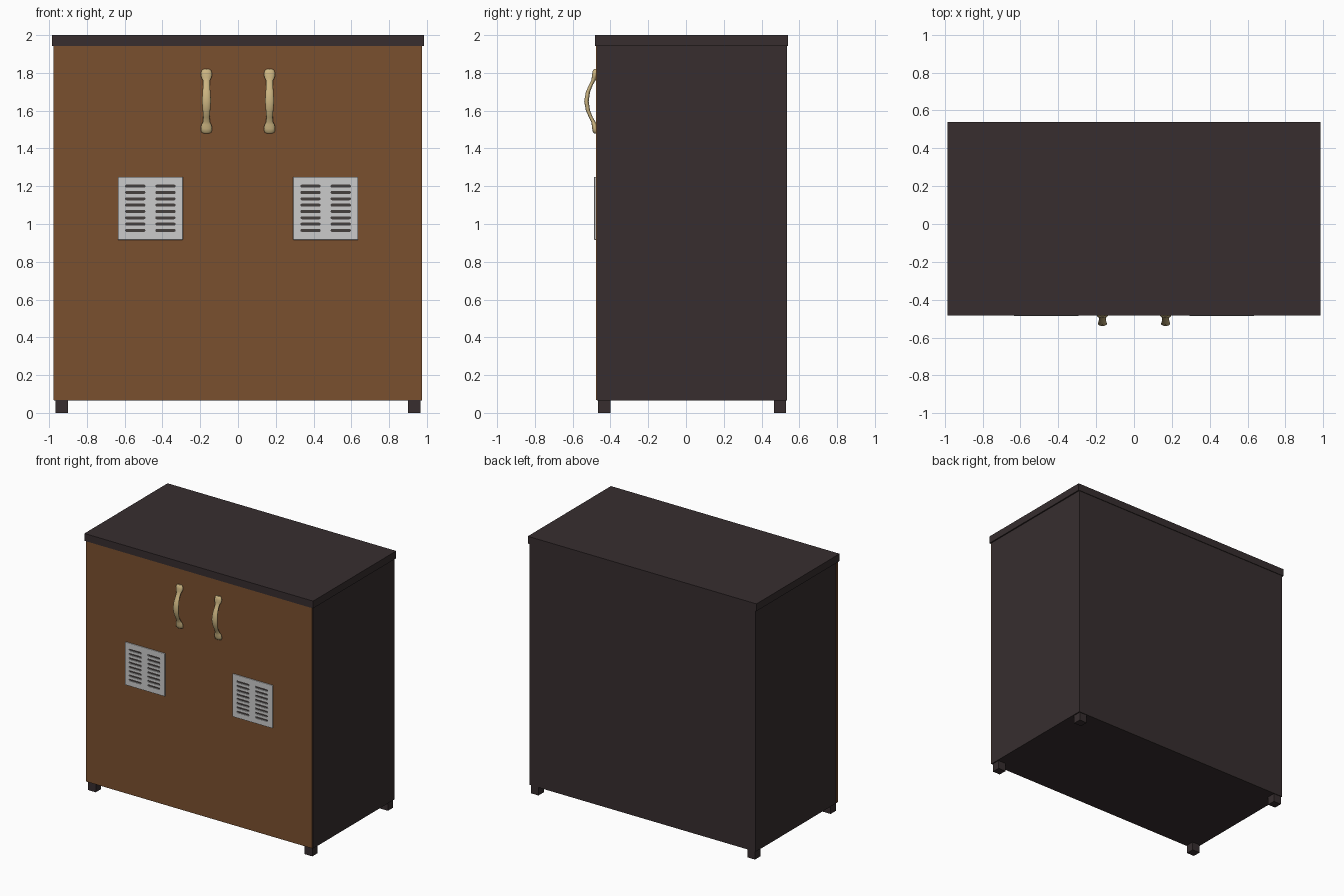
import bpy, bmesh, math
from mathutils import Vector

if "Cube" in bpy.data.objects:
    bpy.data.objects.remove(bpy.data.objects["Cube"])


def material(name, rgb):
    m = bpy.data.materials.new(name)
    m.diffuse_color = (*rgb, 1)
    m.use_nodes = True
    m.node_tree.nodes["Principled BSDF"].inputs["Base Color"].default_value = m.diffuse_color
    return m


DARK = material("dark_wood", (0.038, 0.027, 0.028))
BROWN = material("brown_wood", (0.195, 0.080, 0.028))
BRASS = material("brass", (0.60, 0.46, 0.22))
GREY = material("light_grey_metal", (0.60, 0.60, 0.60))
SHADOW = material("slot_dark", (0.06, 0.05, 0.048))


def add_object(name, bm, mat):
    bmesh.ops.recalc_face_normals(bm, faces=bm.faces)
    me = bpy.data.meshes.new(name)
    bm.to_mesh(me)
    bm.free()
    me.materials.append(mat)
    ob = bpy.data.objects.new(name, me)
    bpy.context.collection.objects.link(ob)
    return ob


def box(name, lo, hi, mat, bevel=0):
    bm = bmesh.new()
    bmesh.ops.create_cube(bm, size=1)
    for v in bm.verts:
        v.co = Vector([lo[i] + (v.co[i] + 0.5) * (hi[i] - lo[i]) for i in range(3)])
    if bevel:
        bmesh.ops.bevel(bm, geom=bm.edges[:], offset=bevel, segments=2,
                        affect='EDGES', profile=0.5)
    return add_object(name, bm, mat)


# Cabinet carcass, worktop, door panel and feet
box("cabinet_body", (-0.975, -0.470, 0.065), (0.975, 0.535, 1.945), DARK)
box("worktop", (-0.985, -0.483, 1.943), (0.985, 0.54, 2.0), DARK)
box("door_panel", (-0.977, -0.476, 0.068), (0.973, -0.455, 1.944), BROWN)
for side, sx in (("left", -1), ("right", 1)):
    for end, y in (("front", -0.465), ("back", 0.465)):
        xs = sorted((sx * 0.90, sx * 0.966))
        box(f"{side}_{end}_foot", (xs[0], y, 0), (xs[1], y + 0.065, 0.067), DARK)


# Bowed handle: oval rings lofted along z; (z, y centre, half width, half depth)
HANDLE = [(1.480, -0.478, 0.016, 0.008), (1.486, -0.480, 0.027, 0.013),
          (1.505, -0.482, 0.030, 0.015), (1.525, -0.485, 0.027, 0.014),
          (1.540, -0.490, 0.019, 0.011), (1.565, -0.504, 0.017, 0.010),
          (1.600, -0.519, 0.020, 0.011), (1.650, -0.527, 0.024, 0.012),
          (1.700, -0.519, 0.021, 0.011), (1.735, -0.504, 0.018, 0.010),
          (1.760, -0.490, 0.019, 0.011), (1.775, -0.485, 0.027, 0.014),
          (1.795, -0.482, 0.030, 0.015), (1.813, -0.480, 0.025, 0.013),
          (1.820, -0.478, 0.015, 0.008)]


def handle(name, cx, n=20):
    bm = bmesh.new()
    rings = []
    for z, y, w, d in HANDLE:
        rings.append([bm.verts.new((cx + w * math.cos(a), y + d * math.sin(a), z))
                      for a in (2 * math.pi * k / n for k in range(n))])
    for a, b in zip(rings, rings[1:]):
        for k in range(n):
            j = (k + 1) % n
            bm.faces.new((a[k], a[j], b[j], b[k]))
    bm.faces.new(rings[0])
    bm.faces.new(rings[-1])
    ob = add_object(name, bm, BRASS)
    for p in ob.data.polygons:
        p.use_smooth = len(p.vertices) == 4


# Vent grille: bevelled plate with two columns of eight rounded slots
def vent(name, cx):
    plate = box(name, (cx - 0.172, -0.486, 0.916), (cx + 0.172, -0.476, 1.25), GREY, 0.003)
    bm = bmesh.new()
    half, r = 0.046, 0.008
    for col in (-0.0525 - 0.0275, 0.0525 + 0.0275):
        for row in range(8):
            z = 0.966 + row * 0.0335
            outline = []
            for k in range(12):
                a = -math.pi / 2 + math.pi * (k if k < 6 else k - 1) / 5
                end = half if k < 6 else -half
                outline.append((cx + col + end + r * math.cos(a), z + r * math.sin(a)))
            f = bm.faces.new([bm.verts.new((x, -0.5, zz)) for x, zz in outline])
            ext = bmesh.ops.extrude_face_region(bm, geom=[f])
            for v in ext["geom"]:
                if isinstance(v, bmesh.types.BMVert):
                    v.co.y = -0.47
    cutter = add_object(name + "_cutter", bm, GREY)
    cutter.hide_render = True
    mod = plate.modifiers.new("slots", 'BOOLEAN')
    mod.object = cutter
    mod.solver = 'EXACT'
    # Bake the cut and drop the helper
    dg = bpy.context.evaluated_depsgraph_get()
    plate.data = bpy.data.meshes.new_from_object(plate.evaluated_get(dg))
    plate.modifiers.clear()
    bpy.data.objects.remove(cutter)
    box(name + "_backing", (cx - 0.15, -0.479, 0.94), (cx + 0.15, -0.4755, 1.225), SHADOW)


for side, sx in (("left", -1), ("right", 1)):
    handle(side + "_handle", sx * 0.167)
    vent(side + "_vent", sx * 0.464)
